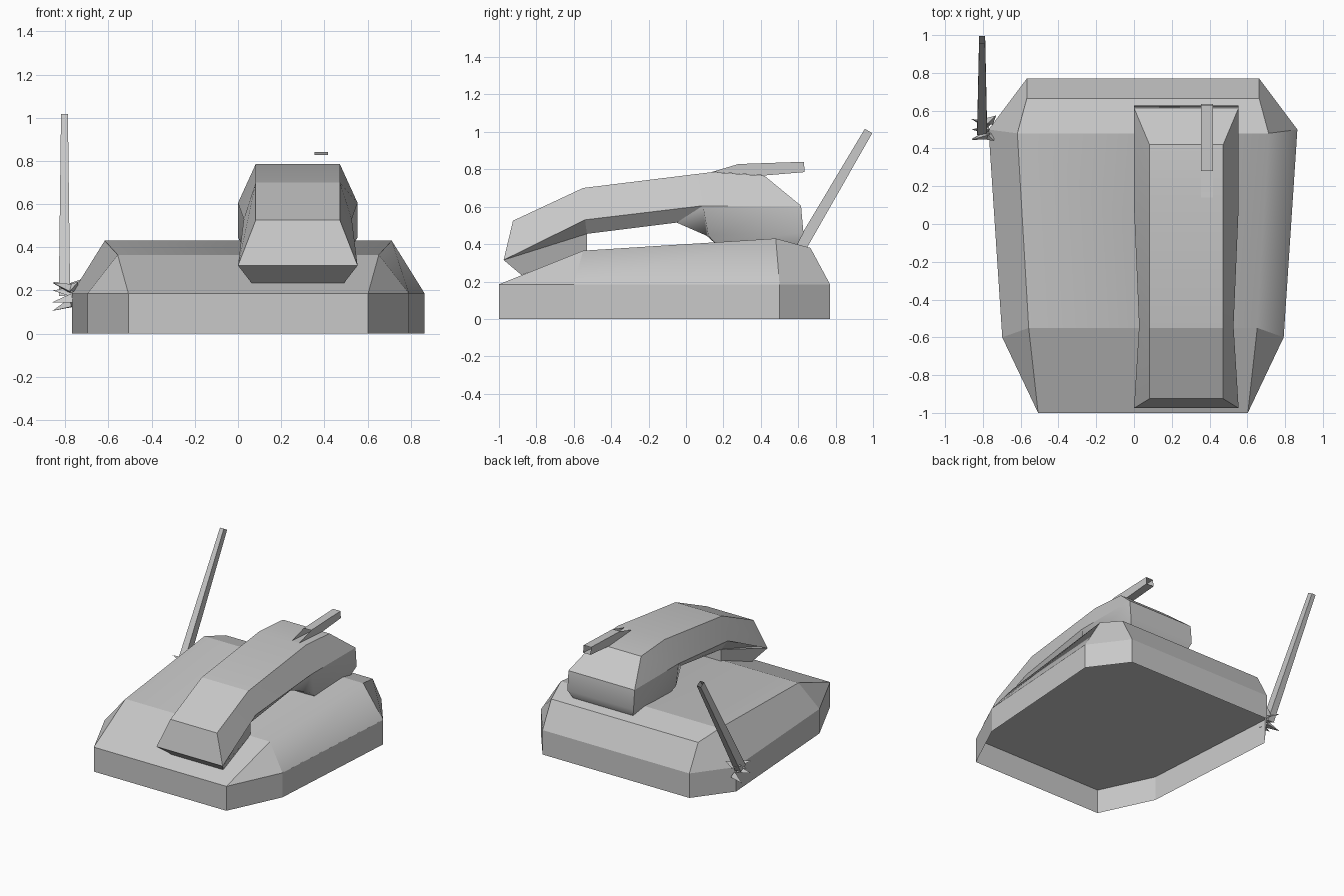
import bpy, bmesh, math
from mathutils import Vector

cube = bpy.data.objects.get("Cube")
if cube:
    bpy.data.objects.remove(cube, do_unlink=True)

grey = bpy.data.materials.new("plain_grey")
grey.use_nodes = True
tone = (0.58, 0.58, 0.58, 1)
grey.diffuse_color = tone
grey.node_tree.nodes["Principled BSDF"].inputs["Base Color"].default_value = tone


def finish(name, bm, closed=True, smooth=12):
    bmesh.ops.remove_doubles(bm, verts=bm.verts, dist=0.0005)
    if closed:
        bmesh.ops.recalc_face_normals(bm, faces=bm.faces)
    mesh = bpy.data.meshes.new(name)
    bm.to_mesh(mesh)
    bm.free()
    mesh.materials.append(grey)
    obj = bpy.data.objects.new(name, mesh)
    bpy.context.collection.objects.link(obj)
    bpy.ops.object.select_all(action="DESELECT")
    obj.select_set(True)
    bpy.context.view_layer.objects.active = obj
    bpy.ops.object.shade_smooth_by_angle(angle=math.radians(smooth))
    return obj


def skin(bm, rings):
    """Bridge matching closed rings of points and return the vertex rows."""
    rows = [[bm.verts.new(p) for p in ring] for ring in rings]
    count = len(rows[0])
    for a, b in zip(rows, rows[1:]):
        for i in range(count):
            j = (i + 1) % count
            bm.faces.new((a[i], a[j], b[j], b[i]))
    return rows


def loft(name, rings, caps=True, smooth=12):
    bm = bmesh.new()
    rows = skin(bm, rings)
    if caps:
        bm.faces.new(rows[0][::-1])
        bm.faces.new(rows[-1])
    return finish(name, bm, caps, smooth)


def mirrored(cx, half):
    """Full ring from (half width, y, z) points of one side."""
    right = [(cx + w, y, z) for w, y, z in half]
    left = [(cx - w, y, z) for w, y, z in reversed(half)]
    return right + left


# Open-bottomed hull skirt
HULL_X = 0.0475
plan = [(0.555, -1.0), (0.745, -0.6), (0.8175, 0.5), (0.615, 0.77)]
skirt = [mirrored(HULL_X, [(w, y, z) for w, y in plan]) for z in (0, 0.185)]
loft("hull_skirt", skirt, caps=False)

# Sloped deck with a flat floor underneath
ridge = [(0.555, -1.0, 0.185), (0.605, -0.55, 0.365),
         (0.665, 0.48, 0.43), (0.615, 0.665, 0.38)]
bm = bmesh.new()
floor, top = skin(bm, [skirt[1], mirrored(HULL_X, ridge)])
bm.faces.new(floor[::-1])
n = len(top)
for i in range(3):
    bm.faces.new((top[i], top[i + 1], top[n - 2 - i], top[n - 1 - i]))
bmesh.ops.dissolve_degenerate(bm, dist=0.0005, edges=bm.edges)
deck = finish("hull_deck", bm)

# The long ridge on the left blends softly into the side
for edge in deck.data.edges:
    a, b = [deck.data.vertices[i].co for i in edge.vertices]
    if min(a.x, b.x) > 0.6 and min(a.z, b.z) > 0.36 and abs(a.y - b.y) > 0.9:
        edge.use_edge_sharp = False

# Arched upper body: each station is top, widest line, underside
BODY_X = 0.277
stations = [
    [(0.195, -0.925, 0.525), (0.277, -0.975, 0.315), (0.215, -0.975, 0.315)],
    [(0.195, -0.55, 0.70), (0.25, -0.54, 0.53), (0.2, -0.53, 0.455)],
    [(0.195, 0.14, 0.785), (0.277, 0.09, 0.605), (0.2, -0.05, 0.515)],
    [(0.195, 0.42, 0.765), (0.277, 0.615, 0.605), (0.2, 0.615, 0.605)],
]
loft("upper_body", [mirrored(BODY_X, s) for s in stations])

# Front foot below the arch
foot = [
    [(0.277, -0.975, 0.315), (0.215, -0.88, 0.235)],
    [(0.2, -0.53, 0.456), (0.2, -0.53, 0.36)],
]
loft("front_foot", [mirrored(BODY_X, s) for s in foot])

# Rear pod resting on the hull, softly rounded at the bottom
pod = [
    [(0.277, 0.615, 0.605), (0.277, 0.09, 0.605), (0.2, -0.05, 0.515)],
    [(0.277, 0.628, 0.46), (0.277, 0.12, 0.445), (0.2, 0.11, 0.445)],
    [(0.25, 0.595, 0.395), (0.25, 0.16, 0.4), (0.2, 0.16, 0.4)],
]
loft("rear_pod", [mirrored(BODY_X, s) for s in pod], smooth=50)

# Open tube on the roof, with a slanted mouth
TUBE_X = 0.386
tube = [
    [(0.031, 0.28, 0.828), (0.031, 0.14, 0.786)],
    [(0.031, 0.42, 0.833), (0.031, 0.42, 0.767)],
    [(0.031, 0.63, 0.84), (0.031, 0.635, 0.785)],
]
loft("roof_tube", [mirrored(TUBE_X, s) for s in tube], caps=False)

# Raked hollow mast, a little deeper than wide
mast = []
for y, z, w, t in ((0.5, 0.19, 0.026, 0.033), (0.976, 1.005, 0.016, 0.023)):
    dy, dz = t * 0.863, t * 0.505
    mast.append(mirrored(-0.804, [(w, y - dy, z + dz), (w, y + dy, z - dz)]))
loft("mast", mast, caps=False)


def spike(name, start, end, radius):
    """Three-sided spike between two points."""
    start, end = Vector(start), Vector(end)
    axis = end - start
    bm = bmesh.new()
    bmesh.ops.create_cone(bm, cap_ends=True, segments=3,
                          radius1=radius, radius2=0, depth=axis.length)
    turn = axis.to_track_quat("Z", "Y").to_matrix()
    for v in bm.verts:
        v.co = turn @ v.co + (start + end) / 2
    return finish(name, bm)


# Spiky mast mount on the hull's rear right corner
tips = [(-0.86, 0.555, 0.24), (-0.86, 0.445, 0.235), (-0.73, 0.575, 0.25),
        (-0.74, 0.44, 0.24), (-0.86, 0.5, 0.2), (-0.86, 0.45, 0.145),
        (-0.86, 0.555, 0.105)]
for i, (x, y, z) in enumerate(tips):
    root = (-0.77, (y + 0.5) / 2, (z + 0.17) / 2)
    spike(f"mount_spike_{i + 1}", root, (x, y, z), 0.028)
